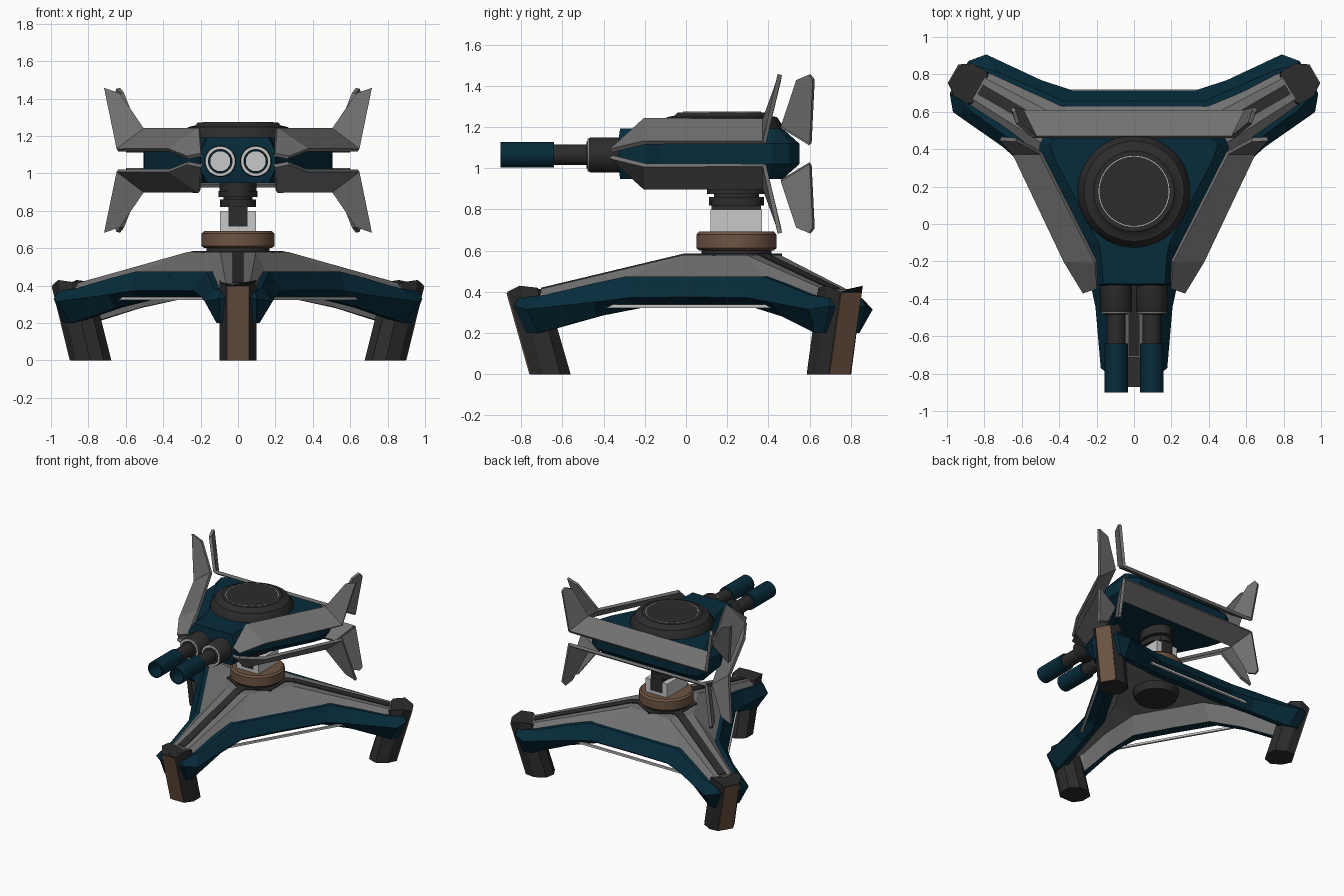
import bpy, bmesh, math
from mathutils import Vector

if "Cube" in bpy.data.objects:
    bpy.data.objects.remove(bpy.data.objects["Cube"])

CY = 0.245      # tripod axis
MID = 1.07      # head mirror height


def mat(name, col):
    m = bpy.data.materials.new(name)
    m.diffuse_color = (*col, 1)
    m.use_nodes = True
    m.node_tree.nodes["Principled BSDF"].inputs["Base Color"].default_value = m.diffuse_color
    return m


NAVY = mat("navy", (0.002, 0.024, 0.043))
GRAY = mat("gray", (0.165, 0.165, 0.165))
DARK = mat("charcoal", (0.025, 0.025, 0.025))
BROWN = mat("brown", (0.155, 0.088, 0.056))
WHITE = mat("light_gray", (0.58, 0.58, 0.58))


def build(name, verts, faces, *mats):
    bm = bmesh.new()
    vs = [bm.verts.new(v) for v in verts]
    for f in faces:
        bm.faces.new([vs[i] for i in f])
    bmesh.ops.remove_doubles(bm, verts=bm.verts, dist=0.0005)
    bmesh.ops.recalc_face_normals(bm, faces=bm.faces)
    me = bpy.data.meshes.new(name)
    bm.to_mesh(me)
    bm.free()
    ob = bpy.data.objects.new(name, me)
    bpy.context.collection.objects.link(ob)
    for m in mats:
        me.materials.append(m)
    return ob


def loft(name, rings, *mats):
    """Closed rings of equal length, skinned and capped."""
    n = len(rings[0])
    verts = [v for r in rings for v in r]
    faces = [(k * n + i, k * n + (i + 1) % n, (k + 1) * n + (i + 1) % n, (k + 1) * n + i)
             for k in range(len(rings) - 1) for i in range(n)]
    faces += [tuple(range(n)), tuple(range(len(verts) - n, len(verts)))]
    return build(name, verts, faces, *mats)


def lathe(name, profile, centre, m, axis='Z', n=40, scale=(1, 1)):
    """Profile of (radius, height) spun about an axis; closed with caps."""
    rings = []
    for rad, h in profile:
        ring = []
        for i in range(n):
            a = 2 * math.pi * (i + 0.5) / n
            u, v = rad * math.cos(a) * scale[0], rad * math.sin(a) * scale[1]
            p = Vector((u, v, h)) if axis == 'Z' else Vector((u, h, v))
            ring.append(p + Vector(centre))
        rings.append(ring)
    ob = loft(name, rings, m)
    bpy.context.view_layer.objects.active = ob
    ob.select_set(True)
    bpy.ops.object.shade_smooth_by_angle(angle=math.radians(35))
    ob.select_set(False)
    return ob


def leg_pt(k, r, t, z):
    """Leg coordinates: r outward, t sideways, for leg k of three."""
    a = math.radians(-90 + 120 * k)
    return (r * math.cos(a) - t * math.sin(a), CY + r * math.sin(a) + t * math.cos(a), z)


def star(name, rings, *mats):
    """Three-armed body; each ring lists half an arm's edge, hub to tip."""
    n = len(rings[0])
    verts, faces = [], []
    for half in rings:
        for k in range(3):
            verts += [leg_pt(k, r, -t, z) for r, t, z in half]
            verts += [leg_pt(k, r, t, z) for r, t, z in reversed(half)]
    w = 6 * n
    for j in range(len(rings) - 1):
        for k in range(3):
            for i in range(2 * n - 1):
                a = j * w + k * 2 * n + i
                faces.append((a, a + 1, a + 1 + w, a + w))
    for base in (0, (len(rings) - 1) * w):
        for k in range(3):
            b = base + k * 2 * n
            for i in range(n - 1):
                faces.append((b + i, b + i + 1, b + 2 * n - 2 - i, b + 2 * n - 1 - i))
        faces.append(tuple(base + k * 2 * n for k in range(3)))
    return build(name, verts, faces, *mats)


# Navy tripod frame, undercut and hollow underneath with a gray cavity
N = 5
rings = [
    [(.13, .225, .455), (.36, .09, .455), (.65, .07, .42), (.88, .055, .35), (.90, .04, .34)],
    [(.165, .286, .335), (.42, .139, .33), (.65, .10, .285), (.90, .075, .215), (.93, .05, .205)],
    [(.195, .338, .325), (.48, .173, .322), (.68, .135, .28), (.96, .115, .20), (1.02, .10, .20)],
    [(.235, .407, .375), (.521, .242, .372), (.69, .206, .35), (1.015, .178, .315), (1.08, .10, .33)],
    [(.207, .358, .475), (.536, .168, .475), (.70, .15, .44), (.93, .125, .385), (1.06, .09, .37)],
]
frame = star("tripod_frame", rings, NAVY, GRAY)
wall, sides = 3 * (2 * N - 1), 3 * (2 * N - 1) * (len(rings) - 1)
for p in frame.data.polygons:
    if p.index < wall or sides <= p.index < sides + 3 * (N - 1) + 1:
        p.material_index = 1

# Gray top armour with a dark hub
armour = star("tripod_armour", [
    [(.1975, .342, .468), (.53, .150, .468), (.96, .112, .365)],
    [(.105, .182, .58), (.255, .095, .58), (.96, .065, .412)],
], GRAY, DARK)
for p in armour.data.polygons:
    if len(p.vertices) == 3 and p.center.z > .57:
        p.material_index = 1

# Foot section: (inward offset, half-width), outer face first
FOOT = [(0, .06), (.06, .1), (.145, .1), (.195, .04)]
for k in range(3):
    def foot_ring(r0, zs):
        pts = [(r0 - o, t, z) for (o, t), z in zip(FOOT, zs)]
        pts += [(r, -t, z) for r, t, z in reversed(pts)]
        return [leg_pt(k, *p) for p in pts]
    loft("foot", [foot_ring(1.0, [0] * 4), foot_ring(1.113, [.40, .43, .42, .39])], DARK)
    # Brown strip on the outer face
    loft("foot_strip", [[leg_pt(k, r + o, t, z) for o, t in ((-.01, -.058), (.006, -.058), (.006, .058), (-.01, .058))]
                        for r, z in ((1.0, 0.002), (1.111, .395))], BROWN)
    # Dark rail along the armour ridge
    loft("ridge_rail", [[leg_pt(k, r, t, z + dz) for t, dz in ((-.03, -.03), (.03, -.03), (.03, .006), (-.03, .006))]
                        for r, z in ((.1, .58), (.255, .58), (.95, .414))], DARK)
    # Thin rod between neighbouring legs
    a = math.radians(-30 + 120 * k)
    out, side = Vector((math.cos(a), math.sin(a), 0)), Vector((-math.sin(a), math.cos(a), 0))
    base = Vector((0, CY, .33))
    loft("side_rod", [[base + out * (.466 + u) + side * s + Vector((0, 0, v))
                       for u, v in ((-.008, -.008), (.008, -.008), (.008, .008), (-.008, .008))]
                      for s in (-.51, .51)], WHITE)

# Turntable and neck
C = (0, CY, 0)
lathe("hub_plate", [(.22, .56), (.22, .586)], C, DARK, n=6)
lathe("hub_ring", [(.17, .57), (.17, .61)], C, DARK)
lathe("turntable", [(.18, .60), (.195, .612), (.195, .678), (.182, .692)], C, BROWN)
lathe("under_hub", [(.15, .40), (.17, .46)], C, DARK, n=24)


def box(name, x, y, z, m):
    return loft(name, [[(a, b, c) for a, b in ((x[0], y[0]), (x[1], y[0]), (x[1], y[1]), (x[0], y[1]))]
                       for c in z], m)


for s in (1, -1):
    box("neck_cheek", (.052 * s, .095 * s), (.12, .37), (.685, .80), WHITE)
box("neck_base", (-.06, .06), (.121, .369), (.685, .715), WHITE)
box("neck_hinge", (-.052, .052), (.125, .365), (.714, .84), DARK)
for z0, z1, rad in ((.82, .86, .098), (.875, .905, .105), (.855, .88, .08), (.9, .95, .10)):
    lathe("neck_collar", [(rad, z0), (rad, z1)], C, DARK, n=16, scale=(1, 1.38))

# Head hull: plan outline of the right half, lofted over height
WIDE = [(.20, -.33), (.215, -.2), (.27, -.13), (.50, .28), (.505, .42), (.47, .50), (.40, .55)]
SLIM = [(.165, -.32), (.175, -.18), (.19, -.1), (.42, .34), (.45, .43), (.43, .45), (.37, .47)]


def plan(half, z):
    return [(x, y, z) for x, y in half] + [(-x, y, z) for x, y in reversed(half)]


loft("head_hull", [plan(SLIM, .948), plan(WIDE, 1.02), plan(WIDE, 1.12), plan(SLIM, 1.192)], NAVY)

# Dome on the head
D = (0, .175, 0)
lathe("head_dome", [(.3, 1.17), (.3, 1.2), (.268, 1.248), (.23, 1.256), (.215, 1.272)], D, DARK, n=48)
lathe("dome_seam", [(.1895, 1.27), (.1895, 1.2745)], D, WHITE, n=48)
lathe("dome_lid", [(.1855, 1.27), (.1855, 1.276)], D, DARK, n=48)


def plate(name, pts, faces):
    ob = build(name, pts, faces, GRAY)
    s = ob.modifiers.new("thickness", 'SOLIDIFY')
    s.thickness, s.offset = .022, 0
    return ob


# Armour wings with flared fins, mirrored left/right and top/bottom
SIDE = [(.27, -.365, 1.085), (.37, -.2, 1.125), (.645, .38, 1.125),
        (.195, -.34, 1.10), (.205, -.2, 1.235), (.50, .38, 1.235),
        (.715, .455, 1.455), (.63, .45, 1.425)]
BACK = [(-.6, .605, 1.12), (.6, .605, 1.12), (.53, .465, 1.205), (-.53, .465, 1.205)]
for up in (1, -1):
    def flip(p, s=1):
        return (p[0] * s, p[1], MID + (p[2] - MID) * up)
    for s in (1, -1):
        plate("side_wing", [flip(p, s) for p in SIDE],
              [(0, 1, 4, 3), (1, 2, 5, 4), (2, 6, 7, 5)])
        plate("back_fin", [flip(p, s) for p in (
            (.6, .605, 1.12), (.65, .62, 1.43), (.64, .60, 1.455), (.62, .54, 1.43), (.53, .465, 1.205))],
            [(0, 1, 2, 3, 4)])
    plate("back_wing", [flip(p) for p in BACK], [(0, 1, 2, 3)])

# Twin guns with hollow muzzles
for x in (-.095, .095):
    G = (x, 0, 1.065)
    lathe("gun_collar", [(.085, -.30), (.085, -.465), (.08, -.473)], G, DARK, 'Y', 32)
    lathe("collar_ring", [(.08, -.47), (.08, -.478)], G, WHITE, 'Y', 32)
    lathe("gun_barrel", [(.066, -.45), (.066, -.482), (.05, -.484), (.05, -.66)], G, DARK, 'Y', 32)
    lathe("gun_muzzle", [(.0625, -.64), (.0625, -.90), (.054, -.90), (.054, -.70)], G, NAVY, 'Y', 32)
    lathe("muzzle_core", [(.0535, -.695), (.0535, -.705)], G, WHITE, 'Y', 32)
